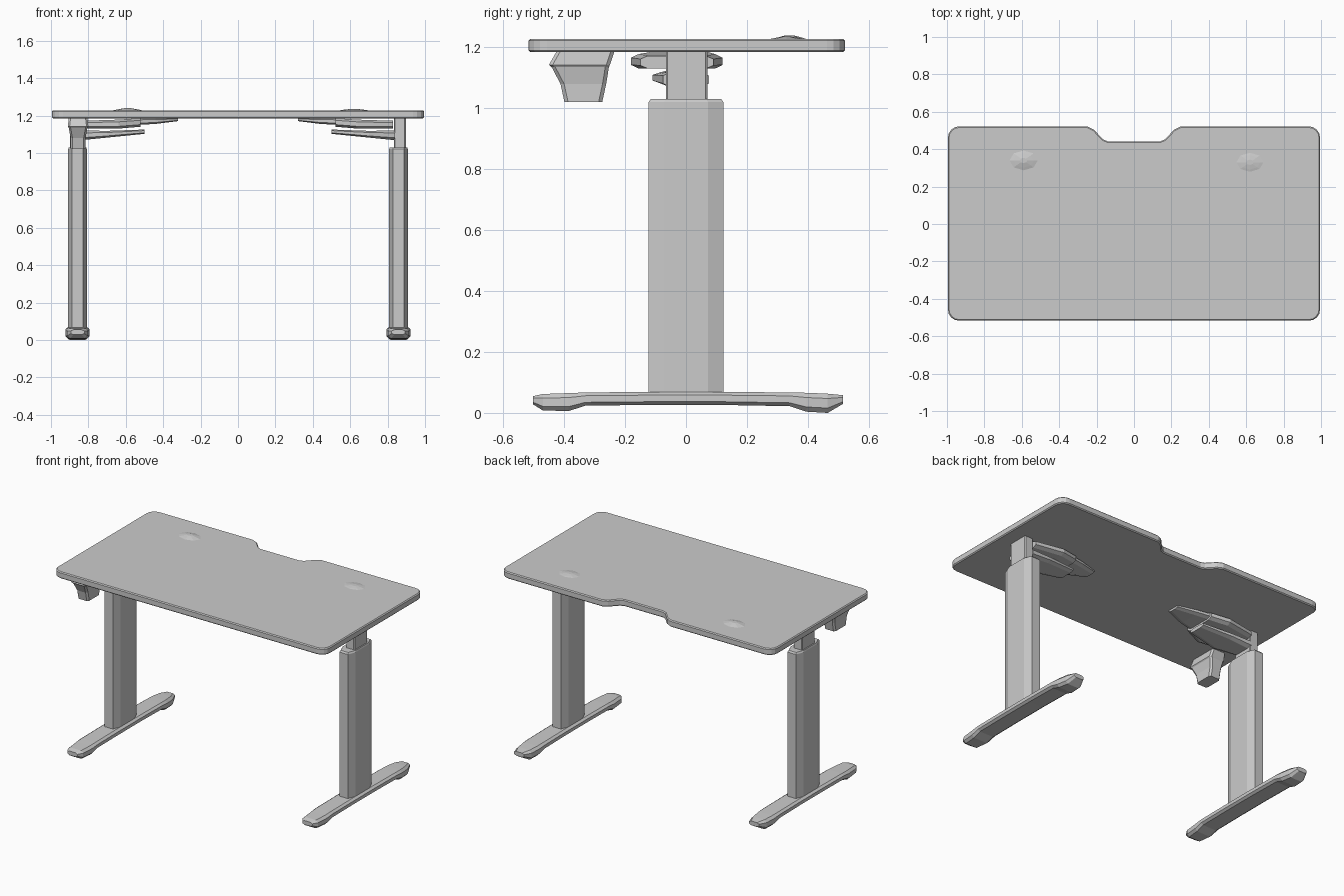
import bpy, bmesh, math

if "Cube" in bpy.data.objects:
    bpy.data.objects.remove(bpy.data.objects["Cube"])


def make_object(name, bm):
    bmesh.ops.recalc_face_normals(bm, faces=bm.faces)
    mesh = bpy.data.meshes.new(name)
    bm.to_mesh(mesh)
    bm.free()
    obj = bpy.data.objects.new(name, mesh)
    bpy.context.collection.objects.link(obj)
    return obj


def loft(name, rings):
    """Skin a closed body through rings of equal point count."""
    bm = bmesh.new()
    loops = [[bm.verts.new(p) for p in ring] for ring in rings]
    n = len(loops[0])
    for a, b in zip(loops, loops[1:]):
        for i in range(n):
            j = (i + 1) % n
            bm.faces.new((a[i], a[j], b[j], b[i]))
    bm.faces.new(loops[0])
    bm.faces.new(loops[-1])
    return make_object(name, bm)


def octagon(hw, hh, cw, ch):
    """Rectangle with cut corners, centred on the origin."""
    return [(-hw, -hh + ch), (-hw + cw, -hh), (hw - cw, -hh), (hw, -hh + ch),
            (hw, hh - ch), (hw - cw, hh), (-hw + cw, hh), (-hw, hh - ch)]


def corner(cx, cy, r, start, steps=4):
    """Points of a quarter-round corner."""
    angles = [math.radians(start + 90 * i / steps) for i in range(steps + 1)]
    return [(cx + r * math.cos(a), cy + r * math.sin(a)) for a in angles]


# Desktop: rounded slab with a cable notch in the back edge
R = 0.06
X, Y0, Y1 = 0.995, -0.517, 0.522
notch = [(0.25, Y1), (0.215, 0.505), (0.165, 0.452), (0.14, 0.442),
         (-0.14, 0.442), (-0.165, 0.452), (-0.215, 0.505), (-0.25, Y1)]
outline = (corner(X - R, Y0 + R, R, -90) + corner(X - R, Y1 - R, R, 0) + notch
           + corner(-X + R, Y1 - R, R, 90) + corner(-X + R, Y0 + R, R, 180))
top = loft("desktop", [[(x, y, z) for x, y in outline] for z in (1.184, 1.228)])
bevel = top.modifiers.new("edge", "BEVEL")
bevel.width = 0.006
bevel.segments = 1
bevel.limit_method = "ANGLE"
bevel.angle_limit = math.radians(50)

# Low domed cable covers on the desktop
for side, cx, cy, h in ((-1, -0.59, 0.34, 0.011), (1, 0.62, 0.33, 0.007)):
    rings = []
    for r, z in ((0.085, 1.226), (0.055, 1.228 + h * 0.4), (0.02, 1.228 + h)):
        rings.append([(cx + r * math.cos(i * math.pi / 4),
                       cy + 0.7 * r * math.sin(i * math.pi / 4), z) for i in range(8)])
    loft("cable_cover_" + ("left" if side < 0 else "right"), rings)

for s, label in ((-1, "left"), (1, "right")):
    # Outer leg column, cut-corner section with a small lip at the top
    rings = []
    for z, k in ((0.055, 1), (1.02, 1), (1.03, 0.94)):
        rings.append([(s * 0.858 + x, y, z)
                      for x, y in octagon(0.05 * k, 0.123 * k, 0.02, 0.05)])
    loft("leg_column_" + label, rings)

    # Inner lifting column
    loft("lift_column_" + label,
         [[(s * 0.865 + x, y + 0.002, z) for x, y in octagon(0.032, 0.068, 0.006, 0.006)]
          for z in (1.02, 1.186)])

    # Foot: lofted along y, with a raised middle between the end pads
    stations = [(-0.502, 0.036, 0.028, 0.055), (-0.47, 0.056, 0.008, 0.062),
                (-0.385, 0.064, 0.006, 0.065), (-0.33, 0.065, 0.024, 0.067),
                (-0.12, 0.065, 0.026, 0.069), (0.12, 0.065, 0.026, 0.069),
                (0.34, 0.065, 0.022, 0.067), (0.395, 0.064, 0.004, 0.066),
                (0.465, 0.056, 0.000, 0.063), (0.516, 0.036, 0.03, 0.058)]
    rings = []
    for y, hw, z0, z1 in stations:
        hh = (z1 - z0) / 2
        rings.append([(s * 0.858 + x, y, (z0 + z1) / 2 + z)
                      for x, z in octagon(hw, hh, 0.015, hh * 0.5)])
    loft("foot_" + label, rings)

    # Frame parts along x: stations of (x, y centre, half depth, z bottom, z top)
    parts = {
        "support_arm": [(0.84, 0.0, 0.075, 1.068, 1.12), (0.70, -0.02, 0.09, 1.082, 1.118),
                        (0.50, -0.02, 0.06, 1.102, 1.125)],
        "motor_housing": [(0.83, -0.03, 0.12, 1.13, 1.172), (0.64, -0.03, 0.15, 1.13, 1.178),
                          (0.52, -0.02, 0.11, 1.14, 1.186)],
        "rail_end": [(0.54, -0.02, 0.10, 1.15, 1.186), (0.44, -0.02, 0.08, 1.155, 1.186),
                     (0.32, -0.02, 0.04, 1.17, 1.186)],
    }
    for part, stations in parts.items():
        rings = []
        for x, yc, hd, z0, z1 in stations:
            hh = (z1 - z0) / 2
            rings.append([(s * x, yc + y, (z0 + z1) / 2 + z)
                          for y, z in octagon(hd, hh, 0.025, hh * 0.5)])
        loft(part + "_" + label, rings)

# Small tapered control box with a mounting flange, under the front left corner
rings = []
for z, hx, hy, yc in ((1.02, 0.04, 0.062, -0.337), (1.08, 0.04, 0.075, -0.337),
                      (1.135, 0.05, 0.094, -0.347), (1.142, 0.055, 0.10, -0.35),
                      (1.186, 0.05, 0.095, -0.33)):
    rings.append([(-0.855 + x, yc + y, z) for x, y in octagon(hx, hy, 0.01, 0.012)])
loft("control_box", rings)
